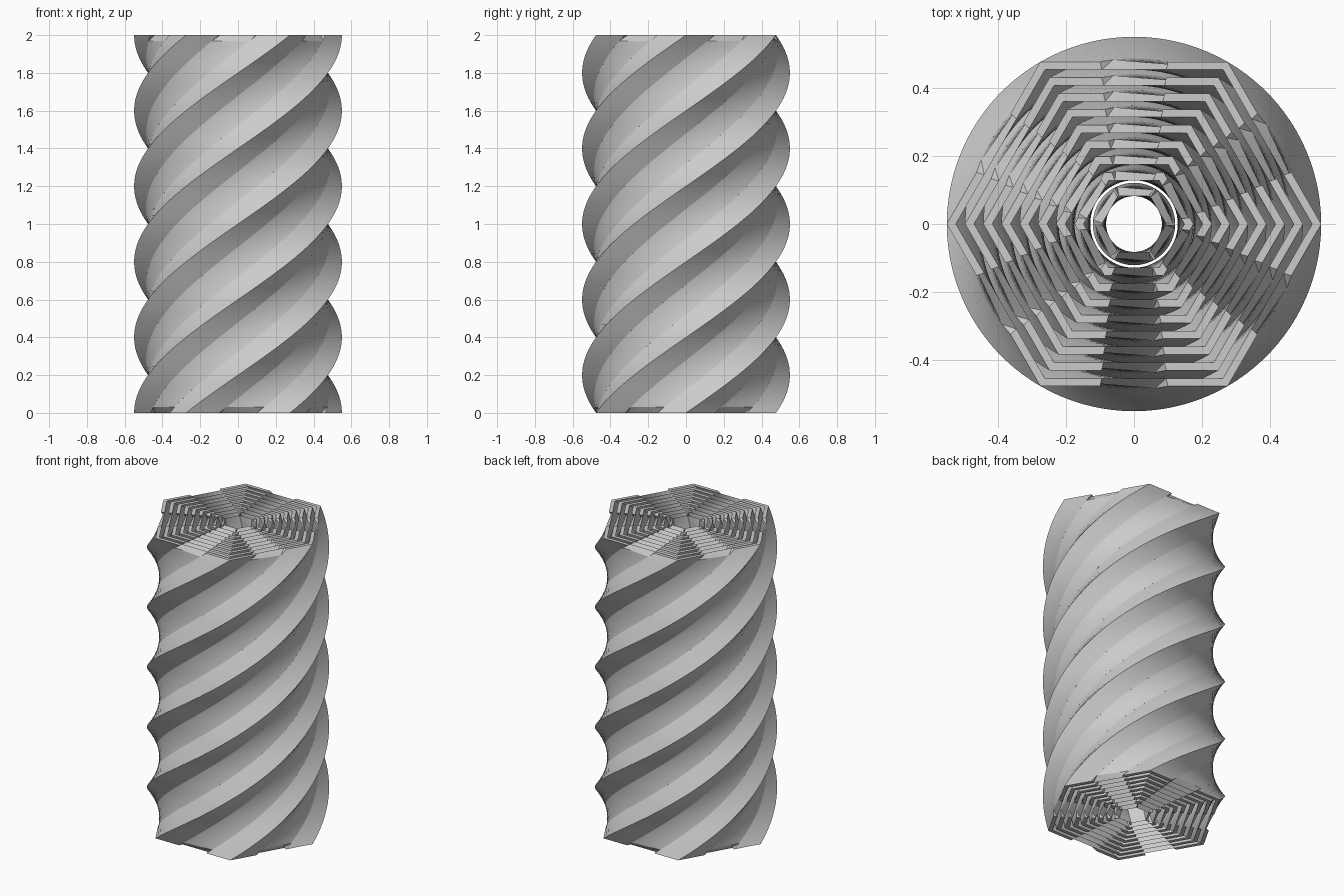
import bpy, bmesh
from math import sin, cos, pi
from mathutils import Vector

cube = bpy.data.objects.get("Cube")
if cube:
    bpy.data.objects.remove(cube)

HEIGHT = 2.0
TWIST = pi * 5 / 3        # total turn over the height
SHELLS = 9
OUTER, INNER = 0.55, 0.121
WALL = 0.0265             # wall measured along a corner
CHAMFER = 0.03            # sloped plates in the middle of each rim side
ROWS = 90

grey = bpy.data.materials.new("plain_grey")
grey.use_nodes = True
grey.diffuse_color = (0.6, 0.6, 0.6, 1)
grey.node_tree.nodes["Principled BSDF"].inputs["Base Color"].default_value = (0.6, 0.6, 0.6, 1)


def corner(radius, k):
    return Vector((radius * cos(k * pi / 3), radius * sin(k * pi / 3)))


def profile(radius, plate):
    """Hexagon points, each with a flag for the sloped middle plate."""
    points = []
    for k in range(6):
        a, b = corner(radius, k), corner(radius, k + 1)
        for t, low in ((0, 0), (0.5 - plate, 0), (0.5 - plate, 1),
                       (0.5, 1), (0.5 + plate, 1), (0.5 + plate, 0)):
            points.append((a.lerp(b, t), low))
    return points


def wall(bm, points, drop):
    """Twisted wall as a grid of vertices, one list per row."""
    grid = []
    for r in range(ROWS + 1):
        row = []
        for p, low in points:
            end = drop * low
            z = end + (HEIGHT - 2 * end) * r / ROWS
            a = TWIST * z / HEIGHT
            row.append(bm.verts.new((p.x * cos(a) - p.y * sin(a),
                                     p.x * sin(a) + p.y * cos(a), z)))
        grid.append(row)
    return grid


def bridge(bm, low, high):
    n = len(low)
    for i in range(n):
        j = (i + 1) % n
        bm.faces.new((low[i], low[j], high[j], high[i]))


def twisted_shell(name, radius):
    plate = min(0.47, (0.05 + 0.09 * radius) / radius)
    bm = bmesh.new()
    outside = wall(bm, profile(radius, plate), CHAMFER)
    inside = wall(bm, profile(radius - WALL, plate), 0)
    for r in range(ROWS):
        bridge(bm, outside[r], outside[r + 1])
        bridge(bm, inside[r + 1], inside[r])
    # rims at both ends
    bridge(bm, outside[-1], inside[-1])
    bridge(bm, inside[0], outside[0])
    bmesh.ops.remove_doubles(bm, verts=bm.verts, dist=0.00001)
    mesh = bpy.data.meshes.new(name)
    bm.to_mesh(mesh)
    bm.free()
    mesh.materials.append(grey)
    obj = bpy.data.objects.new(name, mesh)
    bpy.context.collection.objects.link(obj)
    bpy.ops.object.select_all(action='DESELECT')
    obj.select_set(True)
    bpy.context.view_layer.objects.active = obj
    bpy.ops.object.shade_smooth_by_angle(angle=pi / 8)


# nested hexagonal tubes, outermost first
for s in range(SHELLS):
    twisted_shell(f"twisted_shell_{s + 1}", OUTER + (INNER - OUTER) * s / (SHELLS - 1))
